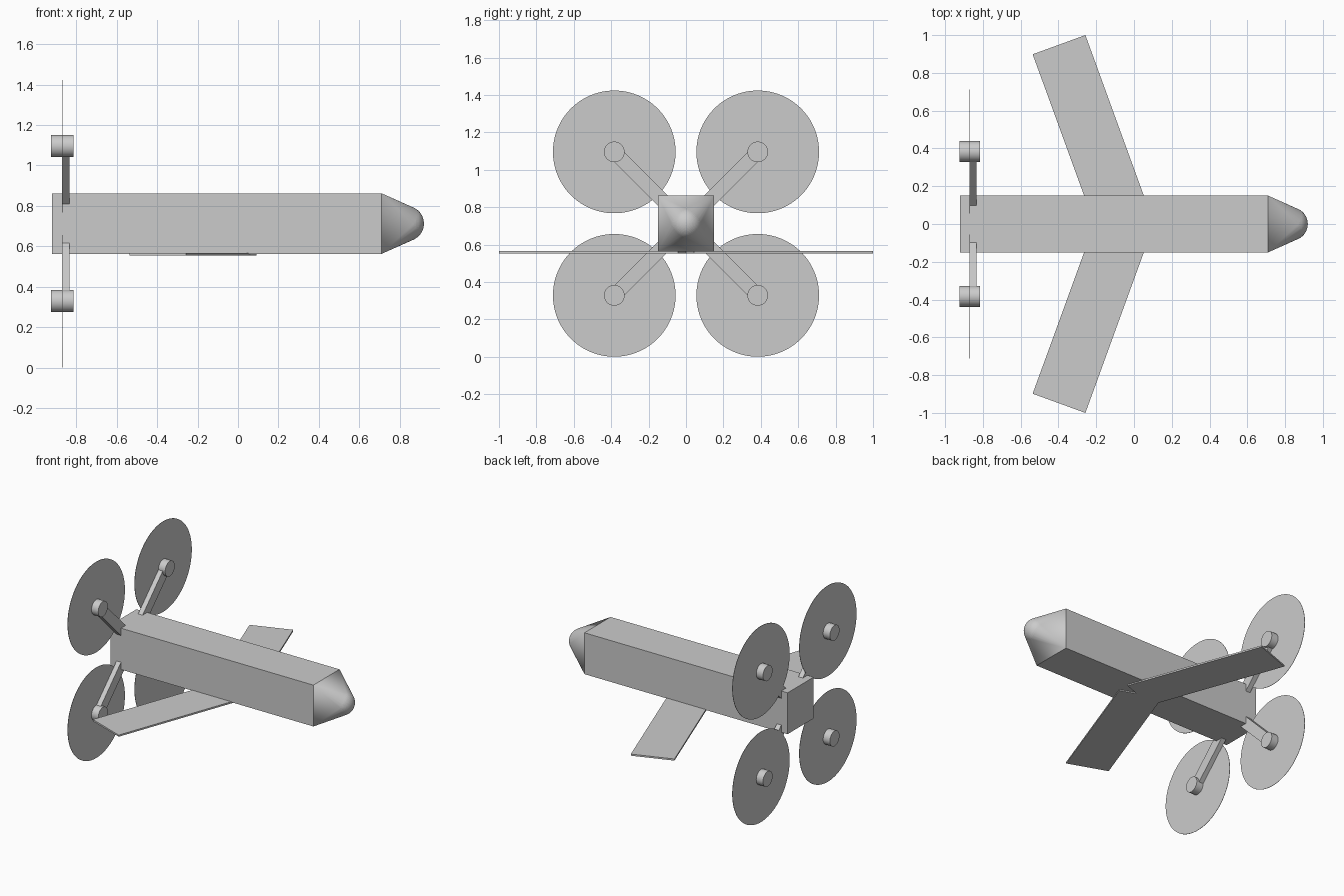
import bpy
import bmesh
from math import radians, pi
from mathutils import Matrix, Vector

if "Cube" in bpy.data.objects:
    bpy.data.objects.remove(bpy.data.objects["Cube"])

GREY = (0.6, 0.6, 0.6, 1.0)
grey = bpy.data.materials.new("light_grey")
grey.use_nodes = True
grey.diffuse_color = GREY
grey.node_tree.nodes["Principled BSDF"].inputs["Base Color"].default_value = GREY

MID_Z = 0.7125     # height of the fuselage axis
HALF = 0.15        # half width of the square fuselage
ROTOR = 0.3835     # rotor offset from the axis in y and z
SIDES = (("left", 1), ("right", -1))
LEVELS = (("upper", 1), ("lower", -1))


def add_object(name, bm, smooth=None):
    bmesh.ops.recalc_face_normals(bm, faces=bm.faces)
    mesh = bpy.data.meshes.new(name)
    bm.to_mesh(mesh)
    bm.free()
    mesh.materials.append(grey)
    obj = bpy.data.objects.new(name, mesh)
    bpy.context.collection.objects.link(obj)
    if smooth:
        bpy.ops.object.select_all(action="DESELECT")
        bpy.context.view_layer.objects.active = obj
        obj.select_set(True)
        bpy.ops.object.shade_smooth_by_angle(angle=radians(smooth))
    return obj


def box(name, centre, size, turn=None):
    bm = bmesh.new()
    place = Matrix.Translation(centre) @ (turn or Matrix())
    bmesh.ops.create_cube(bm, size=1, matrix=place @ Matrix.Diagonal((*size, 1)))
    return add_object(name, bm)


def x_cylinder(name, centre, radius, length, segments=64):
    bm = bmesh.new()
    place = Matrix.Translation(centre) @ Matrix.Rotation(pi / 2, 4, "Y")
    bmesh.ops.create_cone(bm, cap_ends=True, segments=segments, radius1=radius,
                          radius2=radius, depth=length, matrix=place)
    return add_object(name, bm, 30)


# Fuselage
box("fuselage", (-0.105, 0, MID_Z), (1.63, 2 * HALF, 2 * HALF))

# Nose: hull of the square fuselage end and a ball
bm = bmesh.new()
ball = Matrix.Translation((0.833, 0, MID_Z)) @ Matrix.Rotation(pi / 2, 4, "Y")
bmesh.ops.create_uvsphere(bm, u_segments=48, v_segments=32, radius=0.087, matrix=ball)
for y in (-HALF, HALF):
    for z in (-HALF, HALF):
        bm.verts.new((0.71, y, MID_Z + z))
hull = bmesh.ops.convex_hull(bm, input=bm.verts)
loose = {g for g in hull["geom_interior"] + hull["geom_unused"]
         if isinstance(g, bmesh.types.BMVert)}
bmesh.ops.delete(bm, geom=list(loose), context="VERTS")
add_object("nose", bm, 30)

# Swept wings
for side, s in SIDES:
    box(side + "_wing", (-0.2225, 0.47 * s, 0.56), (0.297, 1.02, 0.012),
        Matrix.Rotation(radians(20 * s), 4, "Z"))

# Four rotors on diagonal arms
for level, v in LEVELS:
    for side, s in SIDES:
        name = level + "_" + side
        y, z = ROTOR * s, MID_Z + ROTOR * v
        x_cylinder(name + "_rotor_disc", (-0.87, y, z), 0.328, 0.002, 96)
        x_cylinder(name + "_motor", (-0.87, y, z), 0.055, 0.11)
        inner = Vector((-0.852, 0.122 * s, MID_Z + 0.122 * v))
        outer = Vector((-0.852, y, z))
        box(name + "_arm", (inner + outer) / 2,
            (0.036, (outer - inner).length, 0.075),
            Matrix.Rotation(radians(45 * s * v), 4, "X"))
